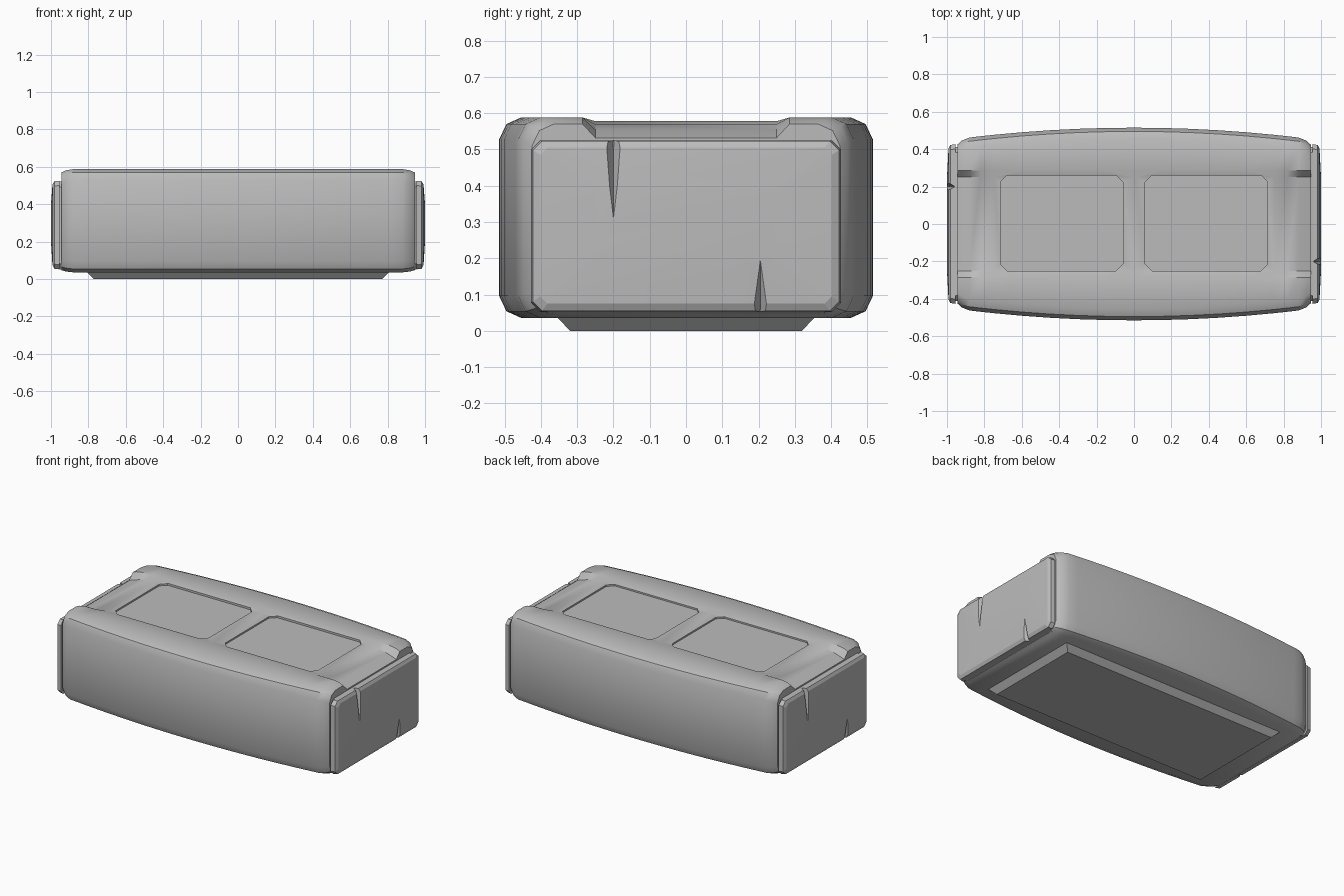
import bpy, bmesh, math
from mathutils import Matrix, Vector

cube = bpy.data.objects.get("Cube")
if cube:
    bpy.data.objects.remove(cube, do_unlink=True)

stone = bpy.data.materials.new("grey_stone")
colour = (0.5, 0.5, 0.5, 1)
stone.diffuse_color = colour
stone.use_nodes = True
stone.node_tree.nodes["Principled BSDF"].inputs["Base Color"].default_value = colour


def loft(name, rings):
    """Bridge equal-length rings of points and close both ends."""
    bm = bmesh.new()
    loops = [[bm.verts.new(p) for p in ring] for ring in rings]
    n = len(loops[0])
    for a, b in zip(loops, loops[1:]):
        for i in range(n):
            j = (i + 1) % n
            bm.faces.new((a[i], a[j], b[j], b[i]))
    bm.faces.new(loops[0])
    bm.faces.new(loops[-1])
    bmesh.ops.recalc_face_normals(bm, faces=bm.faces)
    mesh = bpy.data.meshes.new(name)
    bm.to_mesh(mesh)
    bm.free()
    obj = bpy.data.objects.new(name, mesh)
    bpy.context.collection.objects.link(obj)
    mesh.materials.append(stone)
    return obj


def chamfered(a0, a1, b0, b1, c):
    """Rectangle with clipped corners."""
    return [(a0 + c, b0), (a1 - c, b0), (a1, b0 + c), (a1, b1 - c),
            (a1 - c, b1), (a0 + c, b1), (a0, b1 - c), (a0, b0 + c)]


def activate(obj):
    bpy.ops.object.select_all(action="DESELECT")
    obj.select_set(True)
    bpy.context.view_layer.objects.active = obj


def carve(obj, cutter):
    mod = obj.modifiers.new("carve", "BOOLEAN")
    mod.operation, mod.solver, mod.object = "DIFFERENCE", "EXACT", cutter
    activate(obj)
    bpy.ops.object.modifier_apply(modifier=mod.name)
    bpy.data.objects.remove(cutter, do_unlink=True)


def smooth(obj, degrees=32):
    activate(obj)
    bpy.ops.object.shade_smooth_by_angle(angle=math.radians(degrees))


# Bowed body: rounded sides, two top rails, and a channel dipping at each end
def body_ring(x):
    ax = abs(x)
    end = max(0, ax - 0.88) / 0.065
    w = 0.515 - 0.068 * x * x - 0.03 * end ** 2
    top = 0.588 - 0.018 * end ** 2
    low = 0.036 + 0.012 * end ** 2
    dip = max(0, ax - 0.76) / 0.185
    channel = 0.578 - 0.046 * dip ** 1.5
    half = [(0.25, channel), (0.285, top), (w - 0.06, top), (w - 0.02, top - 0.018),
            (w, top - 0.06), (w, low + 0.06), (w - 0.02, low + 0.018), (w - 0.06, low)]
    ring = half + [(-y, z) for y, z in reversed(half)]
    return [(x, y, z) for y, z in ring]


stations = [0.15, 0.3, 0.45, 0.6, 0.75, 0.82, 0.88, 0.92, 0.945]
stations = [-x for x in reversed(stations)] + [0] + stations
body = loft("body", [body_ring(x) for x in stations])

# Two shallow recessed panels in the top
for x0, x1 in ((-0.715, -0.06), (0.06, 0.715)):
    outline = chamfered(x0, x1, -0.25, 0.26, 0.035)
    carve(body, loft("panel_cutter", [[(x, y, z) for x, y in outline]
                                      for z in (0.568, 0.65)]))
smooth(body)

# Tapered plinth
loft("plinth", [[(s * hx, t * hy, z) for s, t in ((-1, -1), (1, -1), (1, 1), (-1, 1))]
                for hx, hy, z in ((0.77, 0.32, 0), (0.81, 0.357, 0.04))])


# End slabs with a core behind and two cracks, repeated by a half turn
def end_ring(x, hy, z0, z1, c):
    return [(x, y, z) for y, z in chamfered(-hy, hy, z0, z1, c)]


for side, turn in (("left", 0), ("right", math.pi)):
    core = loft(side + "_end_core", [end_ring(0.92, 0.415, 0.045, 0.528, 0.03),
                                     end_ring(0.962, 0.41, 0.055, 0.52, 0.03)])
    slab = loft(side + "_end_slab", [end_ring(0.955, 0.427, 0.052, 0.525, 0.025),
                                     end_ring(0.982, 0.422, 0.055, 0.523, 0.025),
                                     end_ring(0.992, 0.402, 0.075, 0.505, 0.02),
                                     end_ring(1.0, 0.25, 0.2, 0.4, 0.02)])
    for y, tip, edge, hw in ((-0.2, 0.29, 0.56, 0.032), (0.205, 0.21, 0.02, 0.034)):
        point = (1.004, y, tip)
        wedge = [(1.004, y - hw, edge), (1.004, y + hw, edge), (0.95, y, edge)]
        small = [Vector(point).lerp(Vector(p), 0.01) for p in wedge]
        carve(slab, loft("crack_cutter", [small, wedge]))
    smooth(slab, 15)
    for part in (core, slab):
        part.data.transform(Matrix.Rotation(turn, 4, "Z"))
